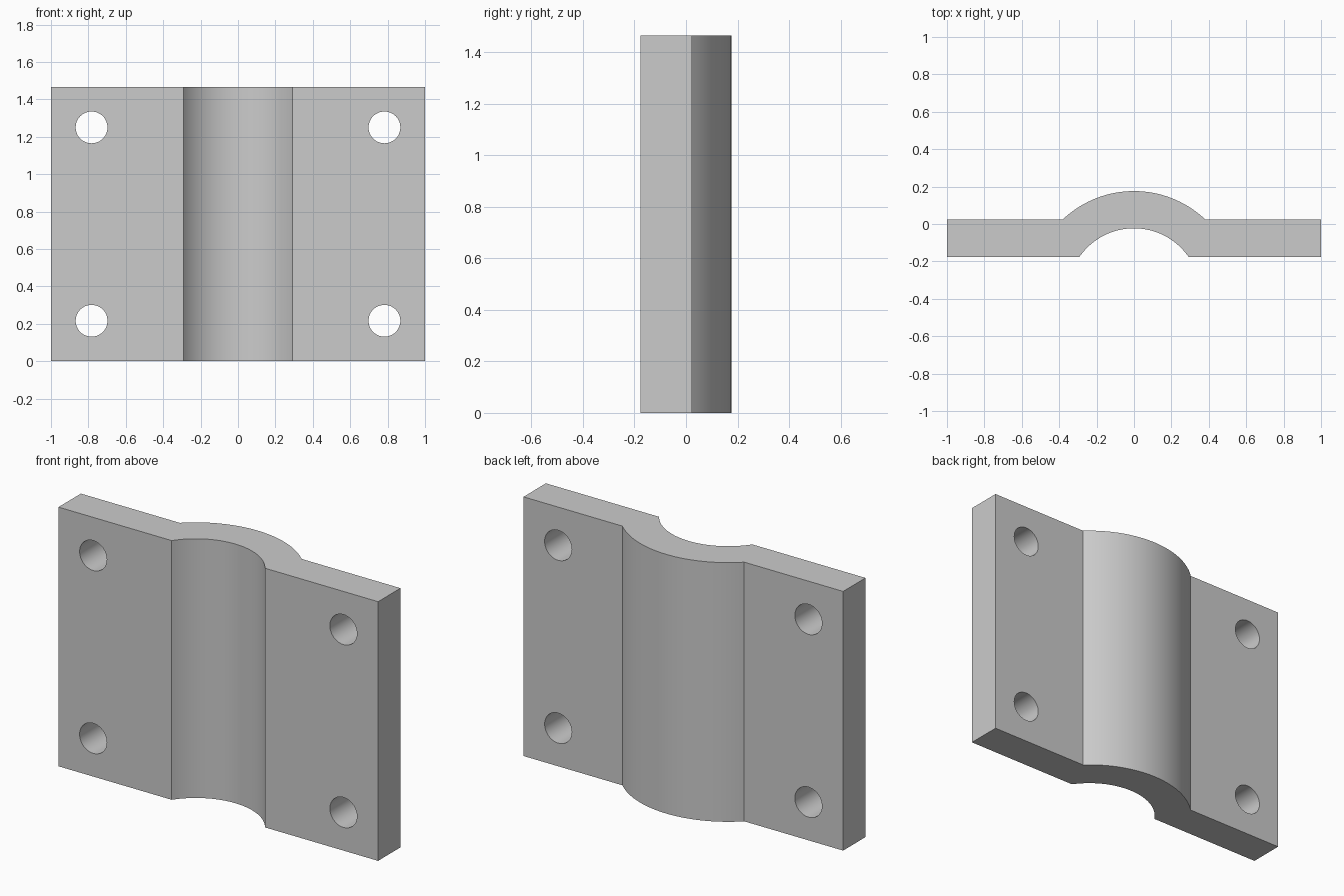
import bpy
import bmesh
from math import asin, sin, cos, radians
from mathutils import Matrix

if "Cube" in bpy.data.objects:
    bpy.data.objects.remove(bpy.data.objects["Cube"], do_unlink=True)

HEIGHT = 1.466
FRONT, BACK = -0.176, 0.024      # flat flange faces
AXIS_Y = -0.378                  # shared axis of both arcs
INNER_R, OUTER_R = 0.355, 0.554
HOLE_X, HOLE_R, HOLE_INSET = 0.783, 0.085, 0.216


def arc(radius, flat_y, steps):
    """Arc from right (-x) to left (+x), ending on the flat face."""
    height = flat_y - AXIS_Y
    half = asin((radius ** 2 - height ** 2) ** 0.5 / radius)
    angles = [half * (2 * i / steps - 1) for i in range(steps + 1)]
    return [(radius * sin(a), AXIS_Y + radius * cos(a)) for a in angles]


def make_object(name, bm):
    bmesh.ops.recalc_face_normals(bm, faces=bm.faces)
    mesh = bpy.data.meshes.new(name)
    bm.to_mesh(mesh)
    bm.free()
    obj = bpy.data.objects.new(name, mesh)
    bpy.context.collection.objects.link(obj)
    return obj


# Material
grey = bpy.data.materials.new("plain grey")
grey.use_nodes = True
colour = (0.6, 0.6, 0.6, 1)
grey.diffuse_color = colour
grey.node_tree.nodes["Principled BSDF"].inputs["Base Color"].default_value = colour

# Clamp plate: flanges and arched channel as one extruded profile
profile = [(-1, FRONT)] + arc(INNER_R, FRONT, 40) + [(1, FRONT), (1, BACK)]
profile += arc(OUTER_R, BACK, 40)[::-1] + [(-1, BACK)]
bm = bmesh.new()
base = bm.faces.new([bm.verts.new((x, y, 0)) for x, y in profile])
top = bmesh.ops.extrude_face_region(bm, geom=[base])["geom"]
bmesh.ops.translate(bm, vec=(0, 0, HEIGHT),
                    verts=[v for v in top if isinstance(v, bmesh.types.BMVert)])
plate = make_object("clamp_plate", bm)
plate.data.materials.append(grey)

# Bolt hole cutters
bm = bmesh.new()
for x in (-HOLE_X, HOLE_X):
    for z in (HOLE_INSET, HEIGHT - HOLE_INSET):
        place = Matrix.Translation((x, (FRONT + BACK) / 2, z)) @ Matrix.Rotation(radians(90), 4, "X")
        bmesh.ops.create_cone(bm, cap_ends=True, segments=48, radius1=HOLE_R,
                              radius2=HOLE_R, depth=0.5, matrix=place)
cutter = make_object("bolt_hole_cutter", bm)
cutter.data.materials.append(grey)
cutter.hide_render = True

# Cut the holes, then drop the cutter
cut = plate.modifiers.new("bolt_holes", "BOOLEAN")
cut.operation = "DIFFERENCE"
cut.solver = "EXACT"
cut.object = cutter
bpy.ops.object.select_all(action="DESELECT")
bpy.context.view_layer.objects.active = plate
plate.select_set(True)
bpy.ops.object.modifier_apply(modifier=cut.name)
bpy.data.objects.remove(cutter, do_unlink=True)

# Smooth arcs and holes, crisp edges
bpy.ops.object.shade_smooth_by_angle(angle=radians(25))
